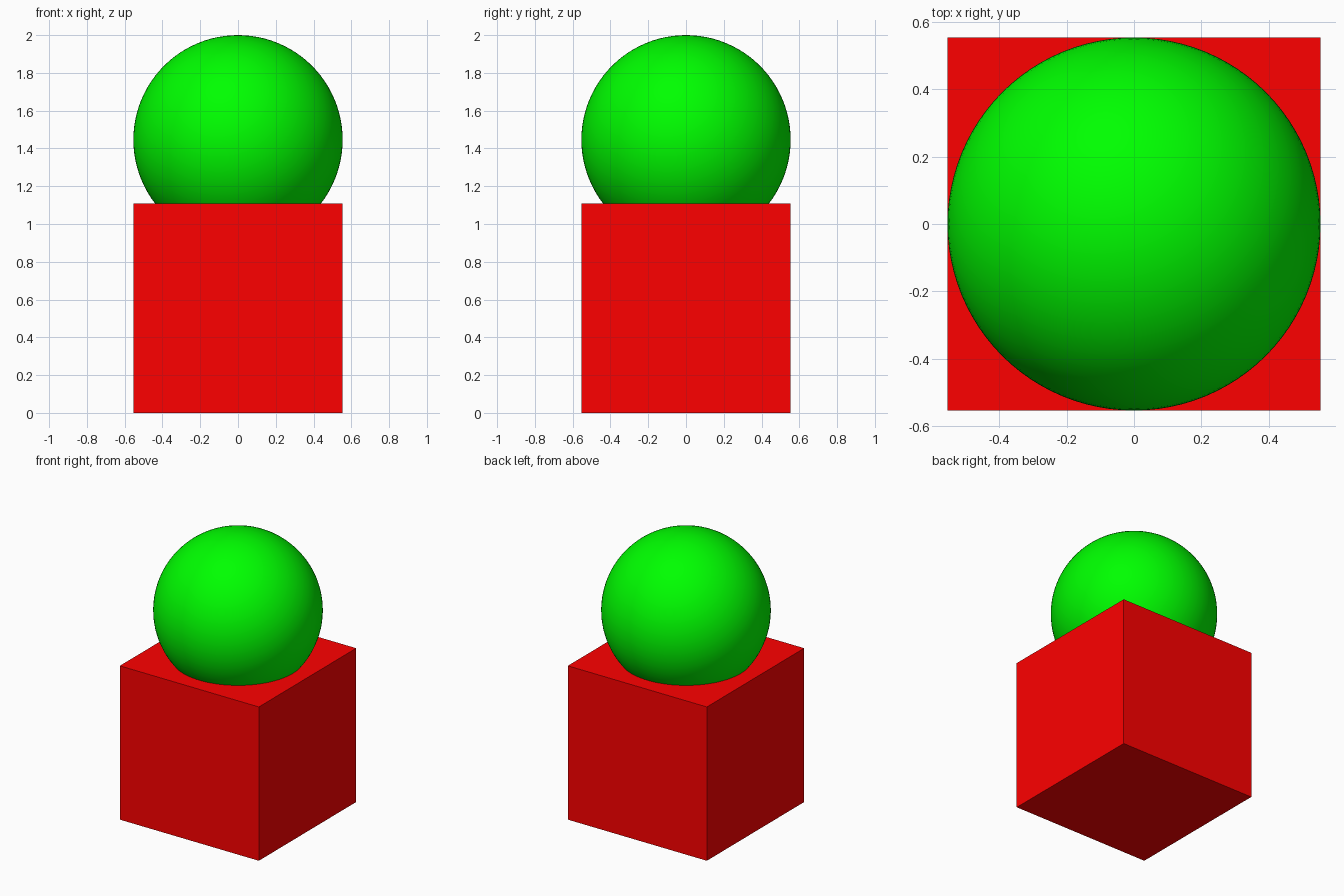
import bpy

default = bpy.data.objects.get("Cube")
if default:
    bpy.data.objects.remove(default, do_unlink=True)

SIDE = 1.108
RADIUS = SIDE / 2


def paint(obj, name, color):
    mat = bpy.data.materials.new(name)
    mat.use_nodes = True
    mat.diffuse_color = color
    mat.node_tree.nodes["Principled BSDF"].inputs["Base Color"].default_value = color
    obj.data.materials.append(mat)


# Red block standing on the ground
bpy.ops.mesh.primitive_cube_add(size=SIDE, location=(0, 0, SIDE / 2))
block = bpy.context.object
block.name = "base_block"
paint(block, "red", (1, 0, 0, 1))

# Green ball sunk into the top of the block
bpy.ops.mesh.primitive_uv_sphere_add(
    segments=96, ring_count=48, radius=RADIUS, location=(0, 0, 2 - RADIUS))
ball = bpy.context.object
ball.name = "ball"
bpy.ops.object.shade_smooth()
paint(ball, "green", (0, 1, 0, 1))
